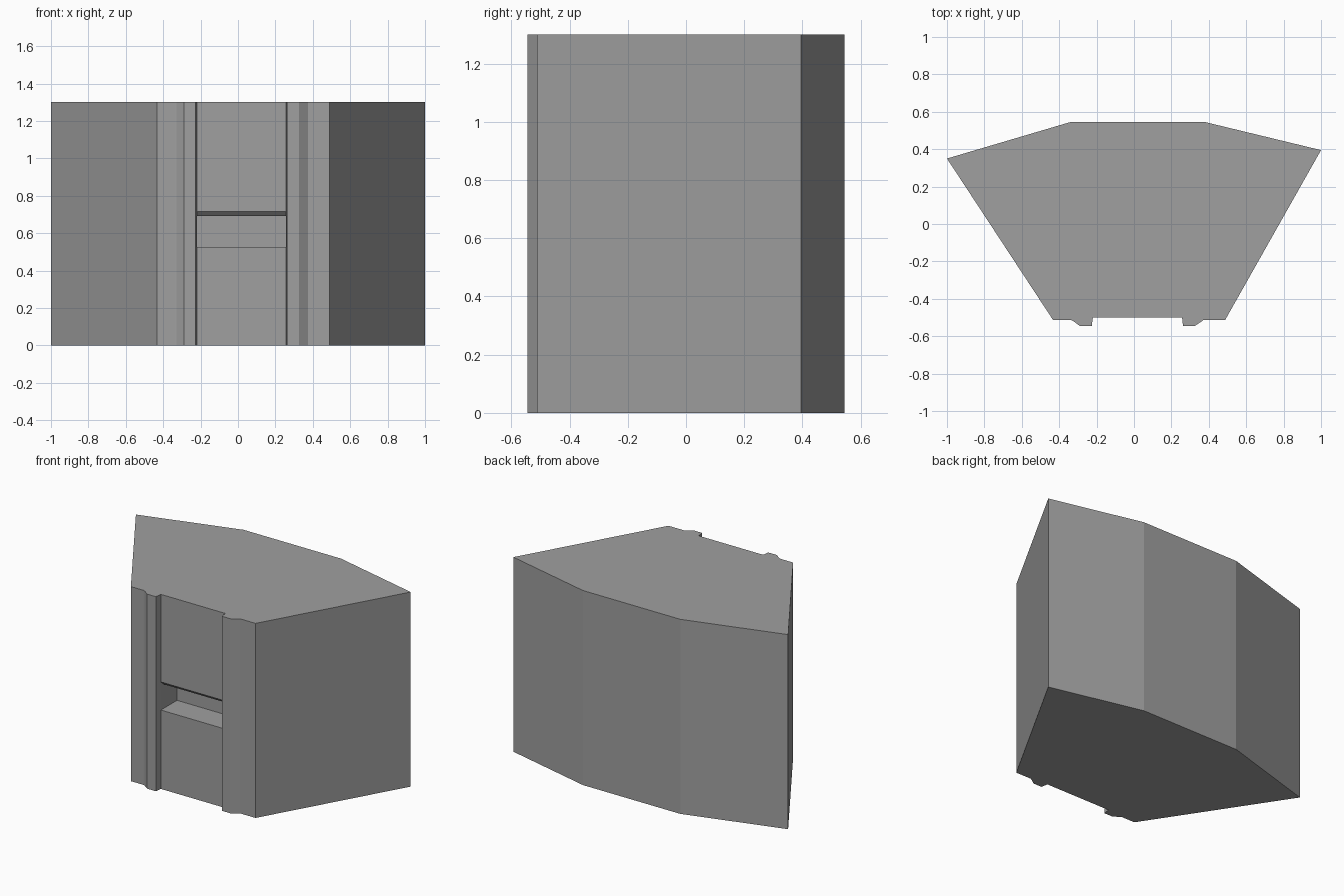
import bpy, bmesh
from mathutils import Vector

if "Cube" in bpy.data.objects:
    bpy.data.objects.remove(bpy.data.objects["Cube"])


def prism(name, points, direction):
    """Extrude a closed outline of 3D points along a direction."""
    bm = bmesh.new()
    face = bm.faces.new([bm.verts.new(p) for p in points])
    ext = bmesh.ops.extrude_face_region(bm, geom=[face])
    moved = [g for g in ext["geom"] if isinstance(g, bmesh.types.BMVert)]
    bmesh.ops.translate(bm, verts=moved, vec=Vector(direction))
    bmesh.ops.recalc_face_normals(bm, faces=bm.faces[:])
    mesh = bpy.data.meshes.new(name)
    bm.to_mesh(mesh)
    bm.free()
    obj = bpy.data.objects.new(name, mesh)
    bpy.context.collection.objects.link(obj)
    return obj


grey = bpy.data.materials.new("plain grey")
grey.diffuse_color = (0.35, 0.35, 0.35, 1)
grey.use_nodes = True
grey.node_tree.nodes["Principled BSDF"].inputs["Base Color"].default_value = grey.diffuse_color

# Body: plan outline with raised moulding either side of the recessed front
HEIGHT = 1.3
LEFT, RIGHT = -0.22, 0.257
plan = [(-1, 0.35), (-0.433, -0.513), (-0.34, -0.513), (-0.328, -0.517),
        (-0.29, -0.545), (-0.226, -0.545), (LEFT, -0.5),
        (RIGHT, -0.5), (0.262, -0.545), (0.326, -0.545), (0.374, -0.512),
        (0.488, -0.512), (1, 0.395), (0.38, 0.545), (-0.34, 0.545)]
body = prism("fireplace_body", [(x, y, 0) for x, y in plan], (0, 0, HEIGHT))
body.data.materials.append(grey)

# Opening: flat sill, upright back wall and chamfered lintel edge
side = [(-0.52, 0.527), (-0.33, 0.527), (-0.33, 0.692),
        (-0.477, 0.692), (-0.52, 0.735)]
cutter = prism("opening_cutter", [(LEFT, y, z) for y, z in side],
               (RIGHT - LEFT, 0, 0))
cutter.data.materials.append(grey)
cutter.hide_render = True

cut = body.modifiers.new("opening", "BOOLEAN")
cut.operation = "DIFFERENCE"
cut.solver = "EXACT"
cut.object = cutter
bpy.context.view_layer.objects.active = body
bpy.ops.object.modifier_apply(modifier=cut.name)
bpy.data.objects.remove(cutter)
